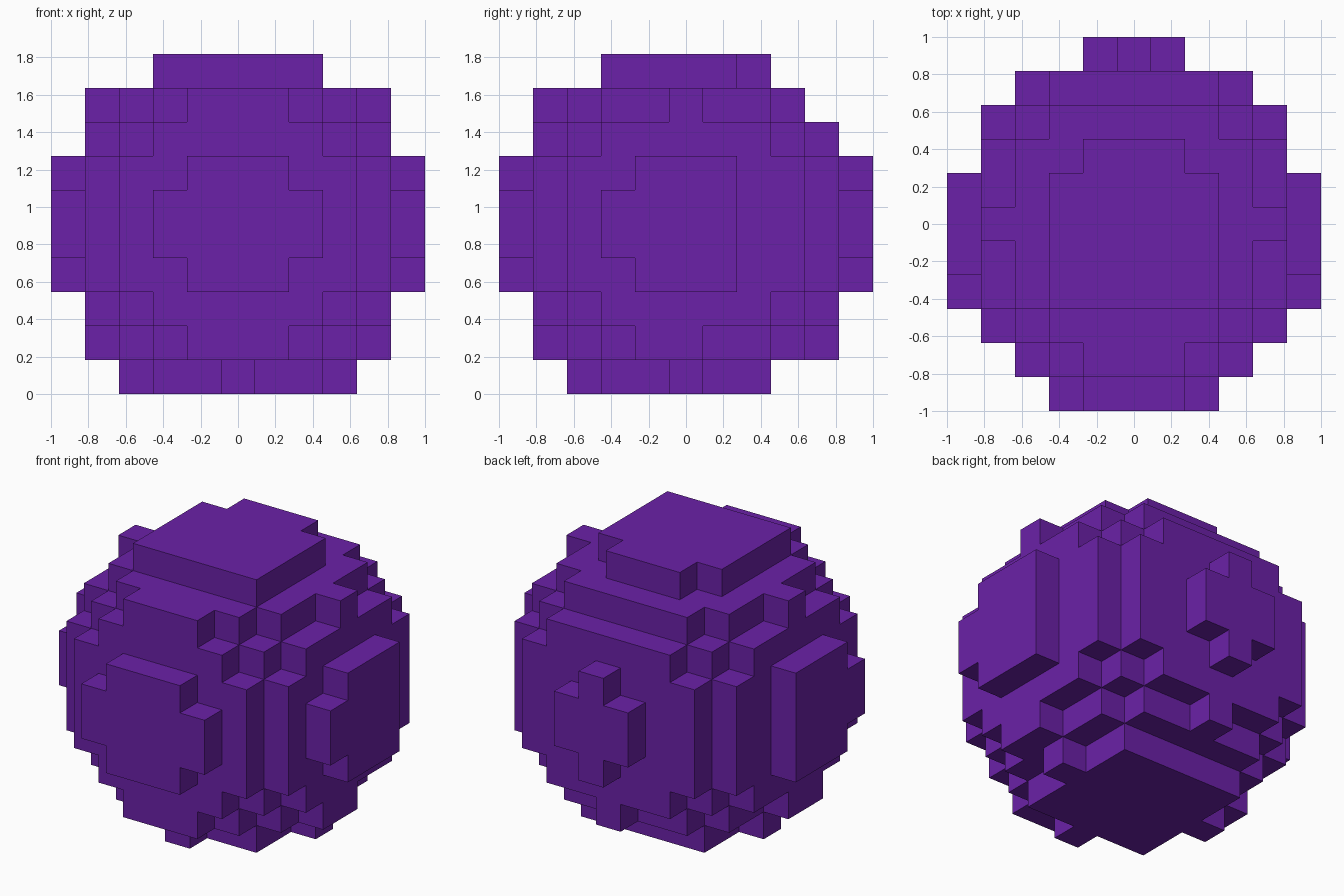
import bpy, bmesh
from itertools import product
from mathutils import Vector

if "Cube" in bpy.data.objects:
    bpy.data.objects.remove(bpy.data.objects["Cube"], do_unlink=True)

# One flat colour
purple = bpy.data.materials.new("purple")
purple.use_nodes = True
colour = (0.147, 0.0152, 0.392, 1)
purple.diffuse_color = colour
purple.node_tree.nodes["Principled BSDF"].inputs["Base Color"].default_value = colour

# Block grid: a ball whose centre sits slightly forward and low in the grid
SIZE = 2 / 11
CENTRE = Vector((0, -0.1, -0.06))
RADIUS_SQUARED = 28.98
cells = {(i, j, k) for i, j, k in product(range(-5, 6), range(-5, 6), range(10))
         if (Vector((i, j, k - 4.5)) - CENTRE).length_squared < RADIUS_SQUARED}

# Outer skin: one square wherever a block meets empty space
bm = bmesh.new()
for cell in cells:
    for axis, sign in product(range(3), (-1, 1)):
        normal = Vector((0, 0, 0))
        normal[axis] = sign
        neighbour = tuple(int(c + n) for c, n in zip(cell, normal))
        if neighbour in cells:
            continue
        side = Vector((0, 0, 0))
        side[(axis + 1) % 3] = 1
        up = normal.cross(side)
        middle = Vector(cell) + Vector((0, 0, 0.5)) + normal / 2
        corners = [(-1, -1), (1, -1), (1, 1), (-1, 1)]
        bm.faces.new([bm.verts.new((middle + (side * a + up * b) / 2) * SIZE)
                      for a, b in corners])
bmesh.ops.remove_doubles(bm, verts=bm.verts[:], dist=0.001)

mesh = bpy.data.meshes.new("block_ball")
bm.to_mesh(mesh)
bm.free()
mesh.materials.append(purple)
ball = bpy.data.objects.new("block_ball", mesh)
bpy.context.collection.objects.link(ball)
